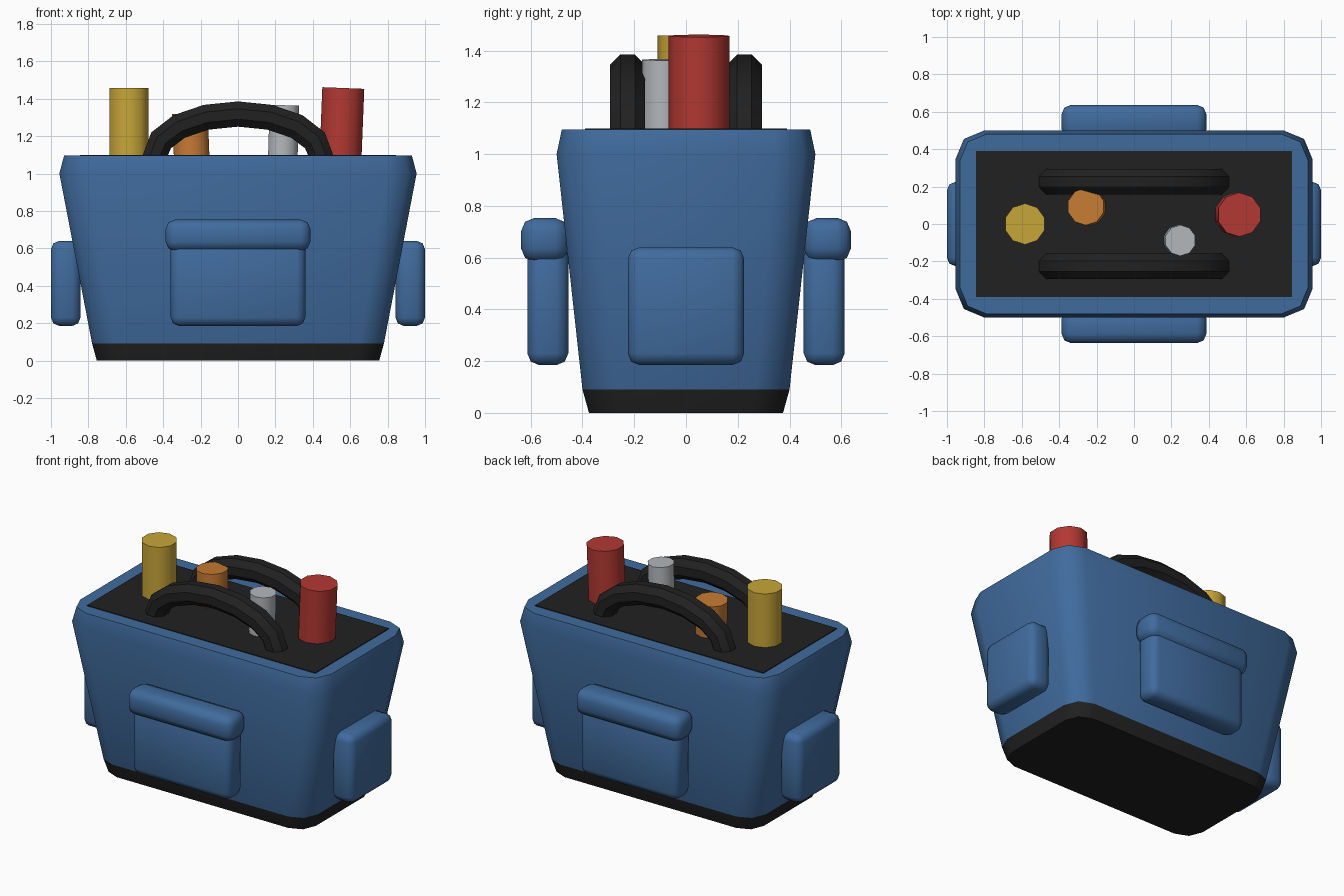
import bpy, bmesh
from math import sin, cos, pi, radians
from mathutils import Vector, Matrix

cube = bpy.data.objects.get("Cube")
if cube:
    bpy.data.objects.remove(cube, do_unlink=True)


def material(name, rgb):
    m = bpy.data.materials.new(name)
    m.use_nodes = True
    m.diffuse_color = (*rgb, 1)
    m.node_tree.nodes["Principled BSDF"].inputs["Base Color"].default_value = (*rgb, 1)
    return m


blue = material("blue canvas", (0.051, 0.147, 0.34))
black = material("black rubber", (0.015, 0.015, 0.015))
yellow = material("yellow grip", (0.58, 0.38, 0.04))
orange = material("orange grip", (0.56, 0.195, 0.033))
steel = material("light steel", (0.46, 0.48, 0.50))
red = material("red grip", (0.45, 0.04, 0.032))


def finish(bm, name, mats, angle):
    bmesh.ops.recalc_face_normals(bm, faces=bm.faces)
    mesh = bpy.data.meshes.new(name)
    bm.to_mesh(mesh)
    bm.free()
    for m in mats:
        mesh.materials.append(m)
    ob = bpy.data.objects.new(name, mesh)
    bpy.context.collection.objects.link(ob)
    bpy.ops.object.select_all(action='DESELECT')
    ob.select_set(True)
    bpy.context.view_layer.objects.active = ob
    bpy.ops.object.shade_smooth_by_angle(angle=radians(angle))
    return ob


def loft(bm, rings):
    """Skin a list of point rings and cap both ends."""
    loops = [[bm.verts.new(p) for p in ring] for ring in rings]
    n = len(loops[0])
    for a, b in zip(loops, loops[1:]):
        for i in range(n):
            j = (i + 1) % n
            bm.faces.new((a[i], a[j], b[j], b[i]))
    bm.faces.new(loops[0][::-1])
    bm.faces.new(loops[-1])


def rounded_ring(hx, hy, z, r):
    pts = []
    for q, (sx, sy) in enumerate(((1, 1), (-1, 1), (-1, -1), (1, -1))):
        for k in range(3):
            a = q * pi / 2 + k * pi / 4
            pts.append((sx * (hx - r) + r * cos(a), sy * (hy - r) + r * sin(a), z))
    return pts


def box(name, lo, hi, mat, bevel=0):
    bm = bmesh.new()
    lo, hi = Vector(lo), Vector(hi)
    bmesh.ops.create_cube(bm, size=1, matrix=Matrix.LocRotScale((lo + hi) / 2, None, hi - lo))
    if bevel:
        bmesh.ops.bevel(bm, geom=bm.edges[:], offset=bevel, segments=2,
                        profile=0.5, affect='EDGES')
    return finish(bm, name, [mat], 50)


# Tapered bag with a black base band
bm = bmesh.new()
loft(bm, [rounded_ring(0.755, 0.375, 0, 0.12), rounded_ring(0.78, 0.40, 0.09, 0.13),
          rounded_ring(0.955, 0.50, 1.0, 0.155), rounded_ring(0.93, 0.48, 1.095, 0.14)])
for f in bm.faces:
    f.material_index = 1 if f.calc_center_median().z < 0.09 else 0
finish(bm, "bag_body", [blue, black], 50)

# Dark opening
box("bag_opening", (-0.845, -0.39, 1.08), (0.845, 0.39, 1.1), black)

# Flap pockets front and back, plain pockets on the ends
for side, s in (("front", -1), ("back", 1)):
    y0, y1 = sorted((s * 0.455, s * 0.613))
    box(side + "_pocket", (-0.36, y0, 0.185), (0.36, y1, 0.66), blue, 0.045)
    y0, y1 = sorted((s * 0.455, s * 0.637))
    box(side + "_pocket_flap", (-0.387, y0, 0.585), (0.387, y1, 0.753), blue, 0.05)
for side, s in (("left", 1), ("right", -1)):
    x0, x1 = sorted((s * 0.842, s * 1.0))
    box(side + "_pocket", (x0, -0.225, 0.185), (x1, 0.225, 0.64), blue, 0.045)


# Arched handles: octagon swept along half an ellipse
def handle(name, y):
    rings = []
    for i in range(9):
        t = pi * i / 8
        centre = Vector((0.445 * cos(t), y, 1.09 + 0.228 * sin(t)))
        out = Vector((cos(t) / 0.445, 0, sin(t) / 0.228)).normalized()
        ring = []
        for k in range(8):
            a = pi / 8 + k * pi / 4
            ring.append(centre + 0.073 * (out * cos(a) + Vector((0, sin(a), 0))))
        rings.append(ring)
    bm = bmesh.new()
    loft(bm, rings)
    finish(bm, name, [black], 40)


handle("front_handle", -0.226)
handle("back_handle", 0.226)


# Tool grips standing in the bag, leaning slightly
def grip(name, x, y, top, r, lean_x, lean_y, mat):
    bm = bmesh.new()
    bmesh.ops.create_cone(bm, cap_ends=True, segments=10, radius1=r, radius2=r, depth=0.6,
                          matrix=Matrix.Translation((0, 0, -0.3)))
    place = (Matrix.Translation((x, y, top)) @ Matrix.Rotation(lean_x, 4, 'Y')
             @ Matrix.Rotation(-lean_y, 4, 'X'))
    bmesh.ops.transform(bm, matrix=place, verts=bm.verts)
    finish(bm, name, [mat], 40)


grip("yellow_tool", -0.583, 0, 1.458, 0.11, 0, 0, yellow)
grip("orange_tool", -0.257, 0.093, 1.32, 0.1, -0.04, 0.02, orange)
grip("steel_tool", 0.248, -0.088, 1.365, 0.083, 0.03, 0, steel)
grip("red_tool", 0.563, 0.05, 1.457, 0.118, 0.04, 0, red)
